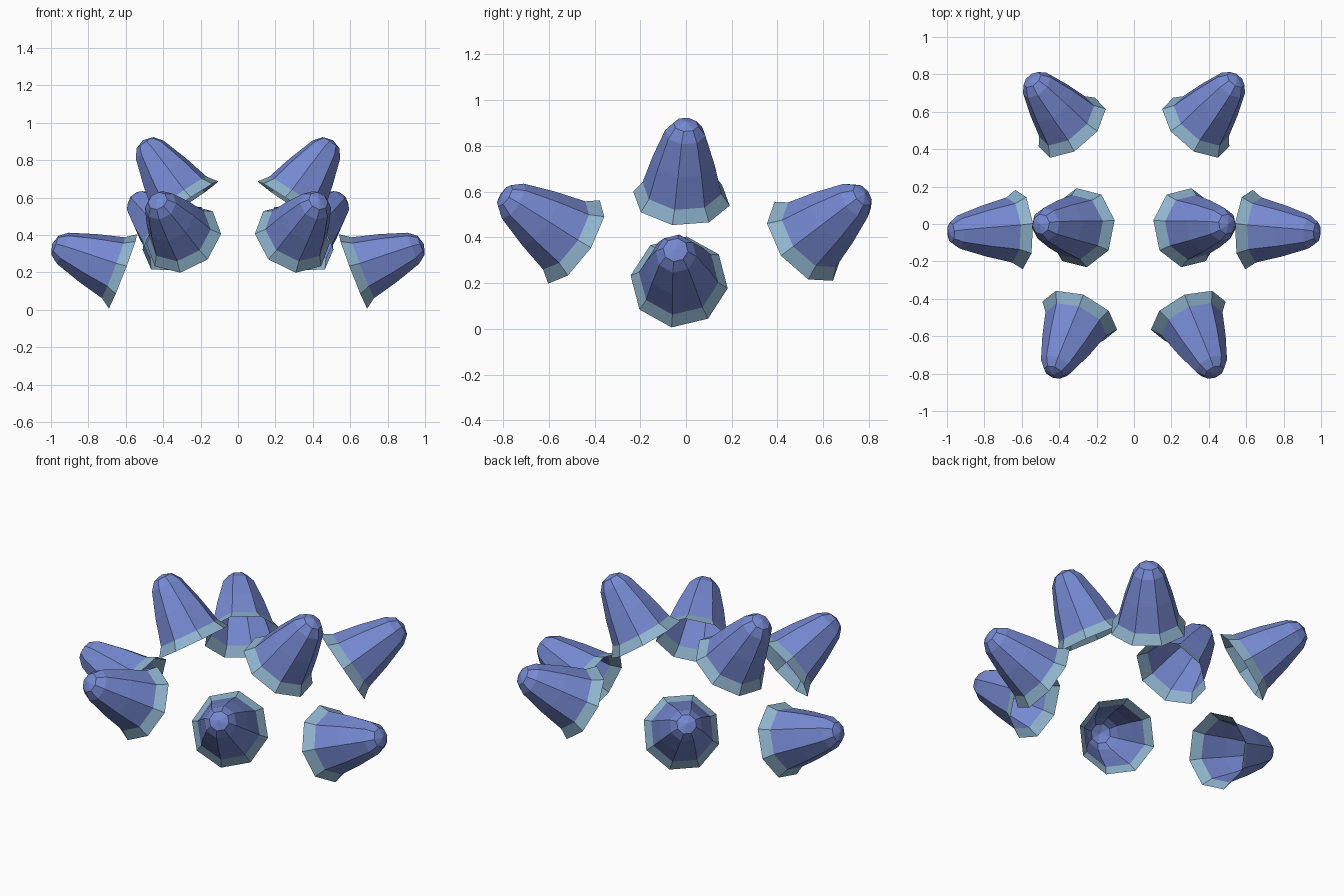
import bpy, bmesh, math
from mathutils import Vector

cube = bpy.data.objects.get("Cube")
if cube:
    bpy.data.objects.remove(cube)


def material(name, rgb):
    m = bpy.data.materials.new(name)
    m.use_nodes = True
    m.diffuse_color = (*rgb, 1)
    bsdf = next(n for n in m.node_tree.nodes if n.type == 'BSDF_PRINCIPLED')
    bsdf.inputs["Base Color"].default_value = (*rgb, 1)
    return m


blue = material("periwinkle_blue", (0.18, 0.25, 0.64))
rim_blue = material("pale_rim_blue", (0.28, 0.46, 0.62))

SIDES = 8
# Bell profile: radius, distance along the axis from the open rim
PROFILE = [(0.215, 0.0), (0.176, 0.055), (0.138, 0.2),
           (0.09, 0.345), (0.055, 0.39)]
TIP = 0.407


def bell(name, centre, axis, phase):
    """Open eight-sided bell with a flared rim, mirrored to the other side."""
    centre, n = Vector(centre), Vector(axis).normalized()
    across = Vector((-n.y, n.x, 0)).normalized()
    down = across.cross(n).normalized()
    if down.z > 0:
        down.negate()
    bm = bmesh.new()
    rings = []
    for radius, along in PROFILE:
        ring = []
        for i in range(SIDES):
            a = math.radians(phase) + i * math.tau / SIDES
            spoke = down * math.cos(a) + across * math.sin(a)
            ring.append(bm.verts.new(centre + n * along + spoke * radius))
        rings.append(ring)
    tip = bm.verts.new(centre + n * TIP)
    for level, (lower, upper) in enumerate(zip(rings, rings[1:])):
        for i in range(SIDES):
            j = (i + 1) % SIDES
            face = bm.faces.new((lower[i], lower[j], upper[j], upper[i]))
            face.material_index = 1 if level == 0 else 0
    for i in range(SIDES):
        bm.faces.new((rings[-1][i], rings[-1][(i + 1) % SIDES], tip))
    # Make every face point away from the bell's axis
    bmesh.ops.recalc_face_normals(bm, faces=bm.faces)
    bm.normal_update()
    side = bm.faces[:][SIDES]
    mid = side.calc_center_median() - centre
    if side.normal.dot(mid - n * mid.dot(n)) < 0:
        bmesh.ops.reverse_faces(bm, faces=bm.faces)
    mesh = bpy.data.meshes.new(name)
    bm.to_mesh(mesh)
    bm.free()
    mesh.materials.append(blue)
    mesh.materials.append(rim_blue)
    obj = bpy.data.objects.new(name, mesh)
    bpy.context.collection.objects.link(obj)
    mirror = obj.modifiers.new("left_and_right", 'MIRROR')
    mirror.use_mirror_merge = False


# Four mirrored pairs fanning outward
bell("side_bells", (0.615, -0.03, 0.205), (0.933, -0.04, 0.359), -8)
bell("upper_bells", (0.28, -0.02, 0.57), (0.558, 0.05, 0.83), -15)
bell("front_bells", (0.29, -0.49, 0.38), (0.36, -0.78, 0.52), -8)
bell("back_bells", (0.33, 0.515, 0.383), (0.55, 0.66, 0.52), 20)
